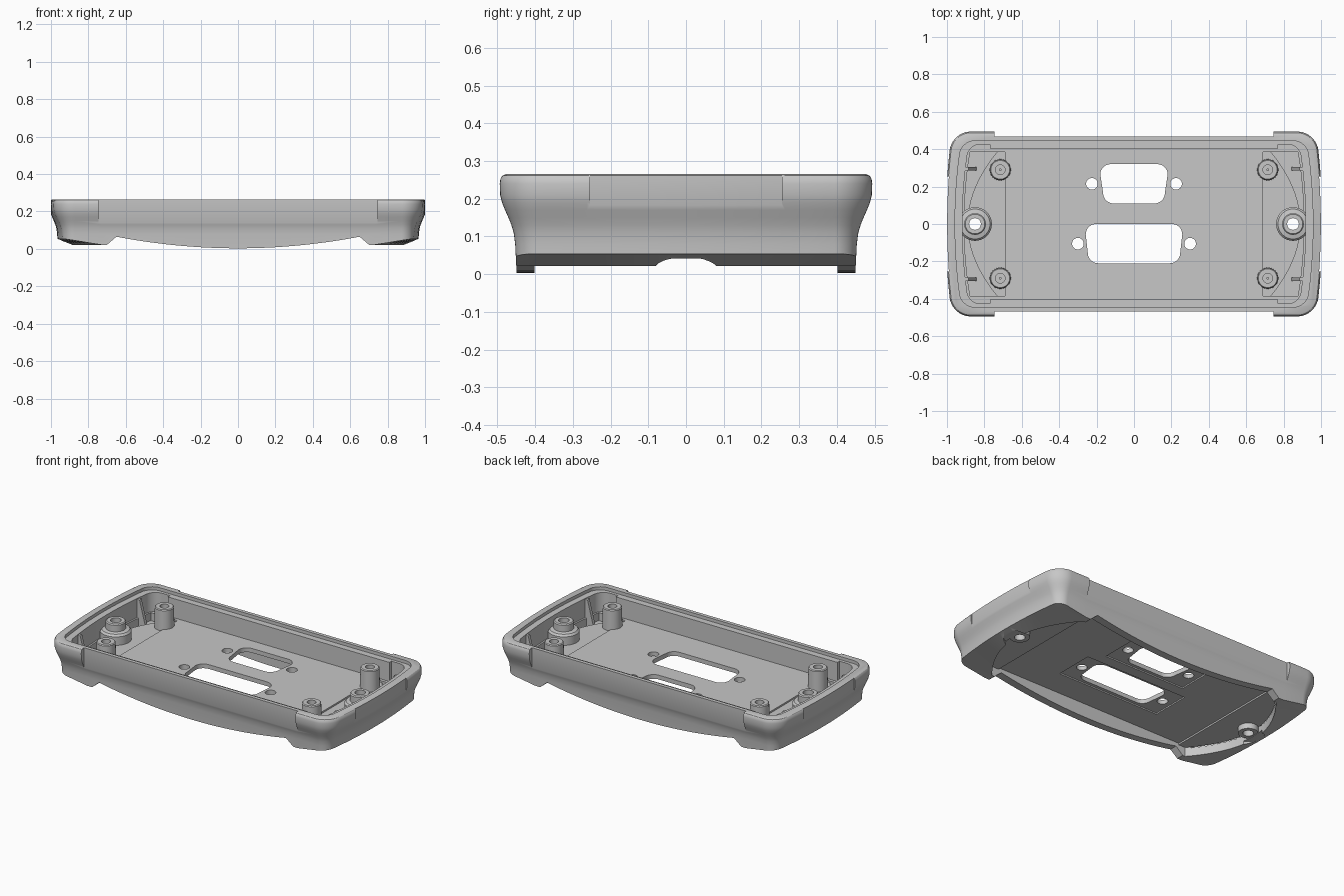
import bpy, bmesh
from math import cos, sin, pi, radians

cube = bpy.data.objects.get("Cube")
if cube:
    bpy.data.objects.remove(cube, do_unlink=True)

GREY = (0.57, 0.57, 0.57, 1)
plastic = bpy.data.materials.new("grey plastic")
plastic.use_nodes = True
plastic.diffuse_color = GREY
plastic.node_tree.nodes["Principled BSDF"].inputs["Base Color"].default_value = GREY

BOW = 0.035  # how far the short ends bulge


def loft(name, rings, closed=False):
    """Skin equal-length rings of points; cap the ends or join last to first."""
    bm = bmesh.new()
    loops = [[bm.verts.new(p) for p in ring] for ring in rings]
    n = len(loops[0])
    pairs = list(zip(loops, loops[1:]))
    if closed:
        pairs.append((loops[-1], loops[0]))
    else:
        bm.faces.new(loops[0][::-1])
        bm.faces.new(loops[-1])
    for a, b in pairs:
        for i in range(n):
            j = (i + 1) % n
            bm.faces.new((a[i], a[j], b[j], b[i]))
    bmesh.ops.recalc_face_normals(bm, faces=bm.faces)
    mesh = bpy.data.meshes.new(name)
    bm.to_mesh(mesh)
    bm.free()
    mesh.materials.append(plastic)
    ob = bpy.data.objects.new(name, mesh)
    bpy.context.collection.objects.link(ob)
    return ob


def outline(hx, hy, r, z, steps=10):
    """Rounded rectangle with bowed short ends."""
    pts = []
    for q, (sx, sy) in enumerate(((1, 1), (-1, 1), (-1, -1), (1, -1))):
        for i in range(steps + 1):
            a = (q + i / steps) * pi / 2
            pts.append((sx * (hx - r) + r * cos(a), sy * (hy - r) + r * sin(a)))
        # points along the following side
        for i in range(1, 12):
            t = i / 12
            if q % 2 == 0:
                pts.append((sx * (hx - r) * (1 - 2 * t), sy * hy))
            else:
                pts.append((sx * hx, sy * (hy - r) * (1 - 2 * t)))
    return [(x - BOW * (y / hy) ** 2 * x / hx, y, z) for x, y in pts]


def prism_z(name, pts, z0, z1):
    return loft(name, [[(x, y, z) for x, y in pts] for z in (z0, z1)])


def prism_y(name, pts, y0, y1):
    return loft(name, [[(x, y, z) for x, z in pts] for y in (y0, y1)])


def rect(x0, x1, y0, y1):
    return [(x0, y0), (x1, y0), (x1, y1), (x0, y1)]


def circle(x, y, r, n=32):
    return [(x + r * cos(2 * pi * i / n), y + r * sin(2 * pi * i / n)) for i in range(n)]


def lathe(name, profile, x, y, n=40):
    rings = [[(x + r * cos(2 * pi * k / n), y + r * sin(2 * pi * k / n), z)
              for r, z in profile] for k in range(n)]
    return smooth(loft(name, rings, closed=True))


def smooth(ob):
    bpy.ops.object.select_all(action='DESELECT')
    ob.select_set(True)
    bpy.context.view_layer.objects.active = ob
    bpy.ops.object.shade_smooth_by_angle(angle=radians(30))
    return ob


def cut(ob, cutter):
    cutter.hide_render = True
    mod = ob.modifiers.new("cut", 'BOOLEAN')
    mod.operation, mod.solver, mod.object = 'DIFFERENCE', 'EXACT', cutter
    bpy.context.view_layer.objects.active = ob
    bpy.ops.object.modifier_apply(modifier=mod.name)
    bpy.data.objects.remove(cutter, do_unlink=True)


def connector(y_top, y_bot, half_top, half_bot, r=0.055):
    """Rounded trapezoid made from four corner arcs."""
    pts = []
    for q, (x, y) in enumerate(((half_top, y_top), (-half_top, y_top),
                                (-half_bot, y_bot), (half_bot, y_bot))):
        cx = x - r if x > 0 else x + r
        cy = y - r if y == y_top else y + r
        for i in range(9):
            a = (q + i / 8) * pi / 2
            pts.append((cx + r * cos(a), cy + r * sin(a)))
    return pts


def spread(half, n=24):
    return [-half + 2 * half * i / n for i in range(n + 1)]


def arc_x(y):
    """Curved edge between the floor and the foot at each end."""
    return 0.89 - 0.17 * (y / 0.4) ** 2


# Flared outer body: height and how far the outline swells there
FLARE = [(0, 0), (0.08, 0.004), (0.11, 0.008), (0.13, 0.014), (0.15, 0.022),
         (0.17, 0.031), (0.19, 0.039), (0.21, 0.044), (0.24, 0.045),
         (0.253, 0.043), (0.261, 0.038), (0.265, 0.03)]
shell = loft("enclosure_shell",
             [outline(0.963 + d, 0.449 + d, 0.055 + d, z) for z, d in FLARE])

# Recessed grip panels along the long sides and the ends
for s in (1, -1):
    cut(shell, prism_z("side_step", rect(-0.745, 0.745, s * 0.467, s * 0.6), 0.1, 0.3))
    edge = [(s * (0.999 - BOW * (y / 0.494) ** 2), y) for y in spread(0.255, 10)]
    cut(shell, prism_z("end_step", edge + [(s * 1.1, 0.255), (s * 1.1, -0.255)], 0.15, 0.3))

# Rim ledge and main cavity
cut(shell, loft("ledge", [outline(0.957, 0.444, 0.07, z) for z in (0.245, 0.3)]))
cut(shell, loft("cavity", [outline(0.918, 0.425, 0.06, z) for z in (0.125, 0.3)]))

# Lower outline: curved skirt between two feet
arc = [(x / 20, 0.062 * (x / 13) ** 2 + 0.003) for x in range(-13, 14)]
foot = [(0.7, 0.022), (1.1, 0.022), (1.1, -0.1)]
lower = [(-x, z) for x, z in reversed(foot)] + arc + foot
cut(shell, prism_y("underside", lower, -0.6, 0.6))

# Recessed bottom panel
cut(shell, prism_z("panel", rect(-0.67, 0.67, -0.402, 0.402), -0.1, 0.09))

for s in (1, -1):
    # Foot underside slopes up from the curved inner edge to the outer wall
    rings = []
    for y in spread(0.5):
        x0 = arc_x(min(abs(y), 0.4))
        x1 = 0.964 - BOW * (y / 0.45) ** 2
        rings.append([(s * x, y, z) for x, z in
                      ((x0, 0.02), (x1, 0.054), (1.2, 0.06), (1.2, -0.2), (x0, -0.2))])
    cut(shell, loft("foot_slope", rings))
    # Curved recess beneath, shallow step and deep pocket inside each end
    lens = [(s * arc_x(y), y) for y in spread(0.402)]
    cut(shell, prism_z("lens", lens + [(s * 0.66, 0.402), (s * 0.66, -0.402)], -0.1, 0.08))
    ys = spread(0.385)
    inner = [(s * arc_x(y), y) for y in ys]
    cut(shell, prism_z("floor_step", inner + [(s * 0.69, 0.385), (s * 0.69, -0.385)], 0.115, 0.15))
    outer = [(s * (0.908 - BOW * (y / 0.405) ** 2), y) for y in reversed(ys)]
    cut(shell, prism_z("pocket", inner + outer, 0.075, 0.15))
    # Rounded notch through the foot and the screw passage
    cut(shell, prism_z("notch", circle(s * 0.86, 0, 0.085), -0.1, 0.042))
    cut(shell, prism_z("passage", circle(s * 0.85, 0, 0.032), -0.1, 0.2))

# Connector openings, their screw holes and shallow seats underneath
for y_top, y_bot, wide, narrow, hole_x in ((0.32, 0.11, 0.18, 0.165, 0.225),
                                           (0.0, -0.21, 0.258, 0.247, 0.3)):
    mid = (y_top + y_bot) / 2
    cut(shell, prism_z("seat", rect(-hole_x - 0.06, hole_x + 0.06, y_bot - 0.02, y_top + 0.02),
                       -0.1, 0.098))
    cut(shell, prism_z("opening", connector(y_top, y_bot, wide, narrow), -0.1, 0.3))
    for s in (1, -1):
        cut(shell, prism_z("screw_hole", circle(s * hole_x, mid, 0.031), -0.1, 0.3))
smooth(shell)

# Screw bosses, circuit board posts and wall ribs
BOSS = [(0.031, 0.045), (0.031, 0.232), (0.052, 0.232), (0.058, 0.226), (0.058, 0.185),
        (0.08, 0.18), (0.09, 0.168), (0.09, 0.085), (0.058, 0.085), (0.058, 0.045)]
POST = [(0.004, 0.1), (0.004, 0.17), (0.026, 0.17), (0.026, 0.246), (0.05, 0.246),
        (0.055, 0.241), (0.057, 0.1)]
for s, side in ((1, "left"), (-1, "right")):
    lathe("screw_boss_" + side, BOSS, s * 0.85, 0)
    for t, end in ((1, "back"), (-1, "front")):
        tag = "_" + end + "_" + side
        lathe("board_post" + tag, POST, s * 0.715, t * 0.29)
        rib = [(s * x, z) for x, z in ((0.91, 0.06), (0.91, 0.24), (0.885, 0.24), (0.84, 0.07))]
        prism_y("wall_rib" + tag, rib, t * 0.285, t * 0.305)

# Thicker middle of each long wall
for t, end in ((1, "back"), (-1, "front")):
    prism_z("inner_rail_" + end, rect(-0.77, 0.77, t * 0.404, t * 0.43), 0.11, 0.245)
